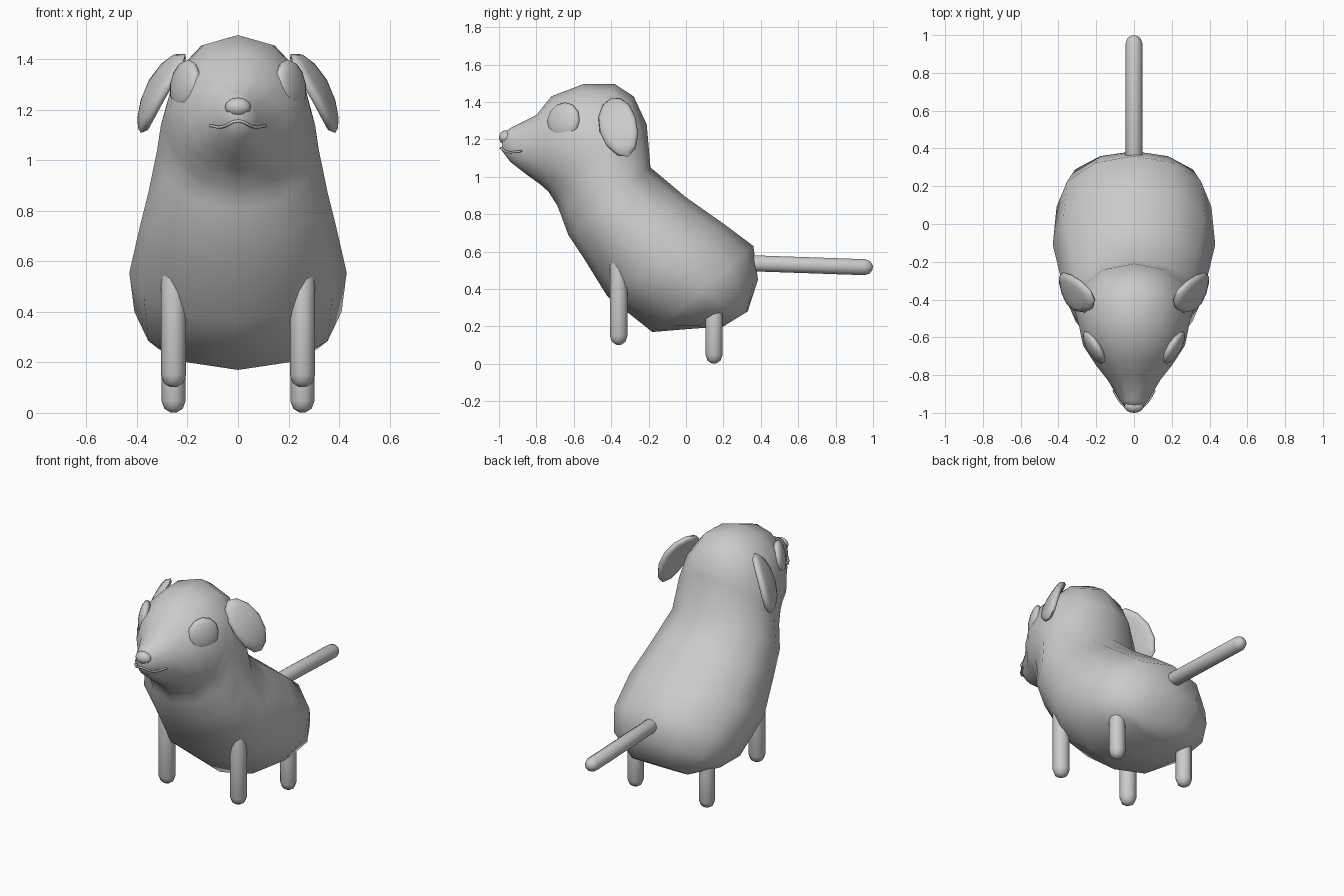
import bpy, bmesh
from math import sin, cos, pi, radians
from mathutils import Vector, Matrix

cube = bpy.data.objects.get("Cube")
if cube:
    bpy.data.objects.remove(cube, do_unlink=True)

grey = bpy.data.materials.new("light_grey")
grey.use_nodes = True
colour = (0.6, 0.6, 0.6, 1)
grey.diffuse_color = colour
grey.node_tree.nodes["Principled BSDF"].inputs["Base Color"].default_value = colour


def finish(bm, name, angle=80):
    bmesh.ops.recalc_face_normals(bm, faces=bm.faces)
    mesh = bpy.data.meshes.new(name)
    bm.to_mesh(mesh)
    bm.free()
    obj = bpy.data.objects.new(name, mesh)
    bpy.context.collection.objects.link(obj)
    mesh.materials.append(grey)
    bpy.ops.object.select_all(action='DESELECT')
    obj.select_set(True)
    bpy.context.view_layer.objects.active = obj
    bpy.ops.object.shade_smooth_by_angle(angle=radians(angle))
    return obj


def loft(name, rings, sides):
    """Each ring is an ellipse: centre, first half axis, second half axis."""
    bm = bmesh.new()
    loops = []
    for c, a, b in rings:
        loops.append([bm.verts.new(c + a * cos(2 * pi * i / sides) + b * sin(2 * pi * i / sides))
                      for i in range(sides)])
    for lo, hi in zip(loops, loops[1:]):
        for i in range(sides):
            j = (i + 1) % sides
            bm.faces.new((lo[i], lo[j], hi[j], hi[i]))
    bm.faces.new(loops[0])
    bm.faces.new(loops[-1])
    return finish(bm, name)


def rod(name, start, end, radius, sides=10):
    """Straight rod with rounded ends."""
    start, end = Vector(start), Vector(end)
    axis = (end - start).normalized()
    a = Vector((1, 0, 0))
    b = axis.cross(a).normalized()
    rings = []
    for tip, way in ((start, 1), (end, -1)):
        part = []
        for t in (15, 50, 90):
            r = radius * sin(radians(t))
            part.append((tip + axis * way * radius * (1 - cos(radians(t))), a * r, b * r))
        rings += part if way == 1 else part[::-1]
    return loft(name, rings, sides)


def ball(name, centre, long_axis, wide_axis, sizes, bend=0, square=1):
    """Ellipsoid along two given axes, optionally squared off and bent."""
    u = Vector(long_axis).normalized()
    v = Vector(wide_axis)
    v = (v - u * v.dot(u)).normalized()
    w = u.cross(v)
    if w.x * centre[0] < 0:
        w = -w
    bm = bmesh.new()
    bmesh.ops.create_uvsphere(bm, u_segments=12, v_segments=8, radius=1)
    for p in bm.verts:
        x, y, z = p.co
        z = (abs(z) ** square) * (1 if z > 0 else -1)
        p.co = (Vector(centre) + u * x * sizes[0] + v * y * sizes[1]
                + w * (z * sizes[2] + bend * (0.5 - x * x)))
    return finish(bm, name)


# Body and head: top outline point, underside outline point (y, z), half width
outline = [
    ((-.985, 1.23), (-.985, 1.14), .035),
    ((-.93, 1.265), (-.94, 1.08), .075),
    ((-.80, 1.33), (-.85, 1.01), .14),
    ((-.72, 1.43), (-.78, .96), .20),
    ((-.55, 1.495), (-.735, .92), .27),
    ((-.38, 1.495), (-.71, .88), .29),
    ((-.28, 1.43), (-.69, .85), .305),
    ((-.21, 1.28), (-.67, .80), .32),
    ((-.19, 1.05), (-.63, .69), .355),
    ((0, .89), (-.55, .57), .39),
    ((.20, .75), (-.42, .36), .43),
    ((.36, .63), (-.18, .17), .41),
    ((.385, .45), (0, .185), .36),
    ((.33, .28), (.20, .20), .20),
]
rings = []
for top, under, half in outline:
    t, u = Vector((0, *top)), Vector((0, *under))
    rings.append(((t + u) / 2, (t - u) / 2, Vector((half, 0, 0))))
loft("body", rings, 14 - 2)

# Paired parts
for side, s in (("left", 1), ("right", -1)):
    rod(side + "_front_leg", (s * .255, -.36, .10), (s * .255, -.36, .65), .05)
    rod(side + "_hind_leg", (s * .255, .15, 0), (s * .255, .15, .38), .048)
    ball(side + "_eye", (s * .21, -.655, 1.30), (s * .5, .85, 0), (-s * .2, 0, 1),
         (.10, .10, .035))
    ball(side + "_ear", (s * .31, -.36, 1.27), (s * .17, .09, -.30), (s * .25, .95, .2),
         (.185, .105, .025), bend=.03, square=.5)

# Tail, nose
rod("tail", (0, .28, .54), (0, 1, .515), .045)
ball("nose", (0, -.965, 1.21), (1, 0, 0), (0, 0, 1), (.052, .038, .035))

# Mouth line
curve = bpy.data.curves.new("mouth", 'CURVE')
curve.dimensions = '3D'
curve.bevel_depth = .006
curve.bevel_resolution = 1
curve.resolution_u = 4
curve.use_fill_caps = True
spline = curve.splines.new('BEZIER')
half = [(.11, -.88, 1.137), (.06, -.955, 1.132), (0, -.99, 1.155)]
points = half + [(-x, y, z) for x, y, z in half[1::-1]]
spline.bezier_points.add(len(points) - 1)
for bp, co in zip(spline.bezier_points, points):
    bp.co = co
    bp.handle_left_type = bp.handle_right_type = 'AUTO'
mouth = bpy.data.objects.new("mouth", curve)
curve.materials.append(grey)
bpy.context.collection.objects.link(mouth)
